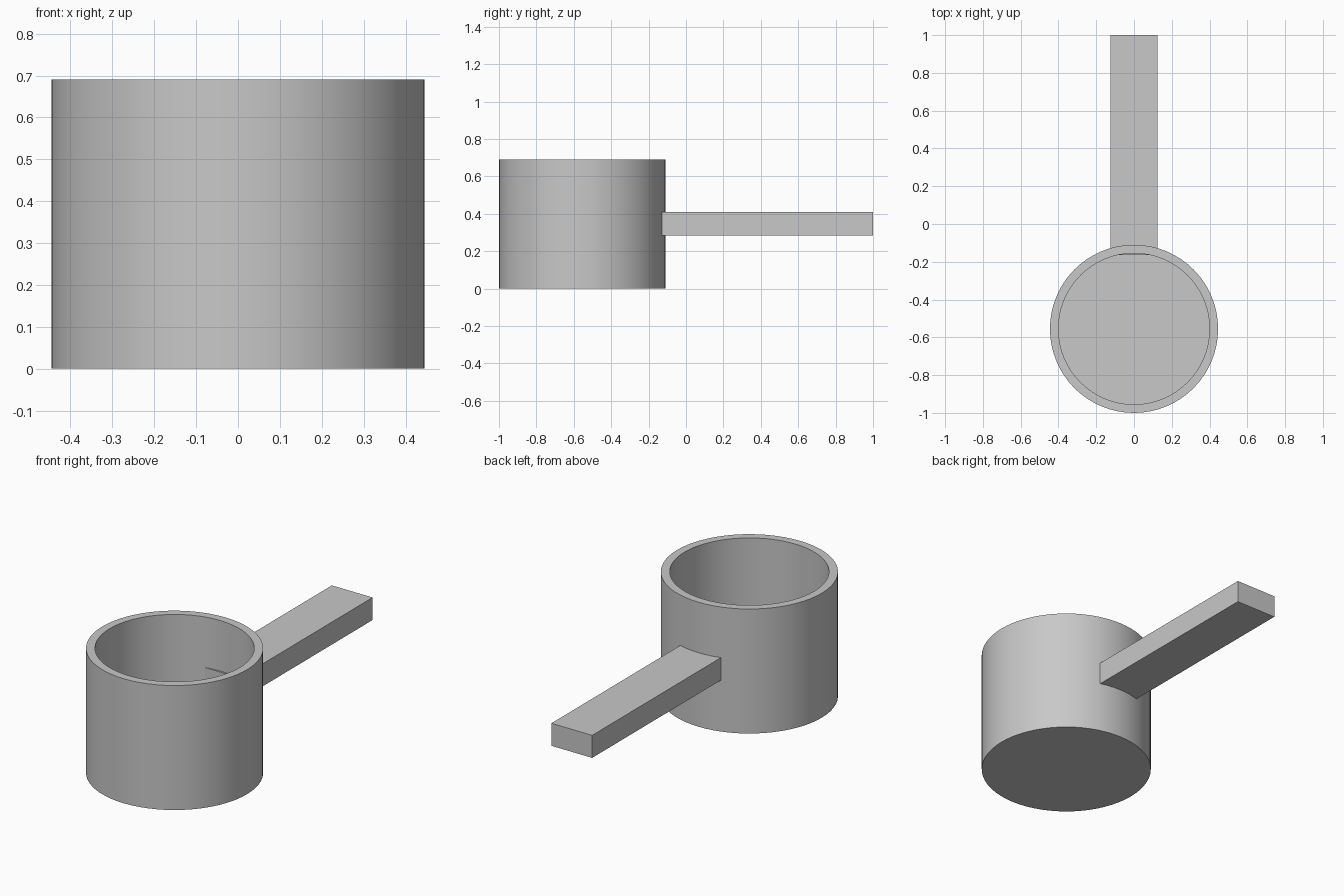
import bpy, bmesh, math
from mathutils import Matrix

cube = bpy.data.objects.get("Cube")
if cube:
    bpy.data.objects.remove(cube, do_unlink=True)

grey = bpy.data.materials.new("plain_grey")
grey.use_nodes = True
COLOUR = (0.58, 0.58, 0.58, 1.0)
grey.diffuse_color = COLOUR
grey.node_tree.nodes["Principled BSDF"].inputs["Base Color"].default_value = COLOUR


def finish(name, bm, smooth=False):
    """Turn a bmesh into a coloured object."""
    bmesh.ops.recalc_face_normals(bm, faces=bm.faces)
    mesh = bpy.data.meshes.new(name)
    bm.to_mesh(mesh)
    bm.free()
    mesh.materials.append(grey)
    obj = bpy.data.objects.new(name, mesh)
    bpy.context.collection.objects.link(obj)
    if smooth:
        bpy.ops.object.select_all(action='DESELECT')
        obj.select_set(True)
        bpy.context.view_layer.objects.active = obj
        bpy.ops.object.shade_smooth_by_angle(angle=math.radians(30))
    return obj


# Cup: closed wall profile revolved around its upright axis
CENTRE_Y, OUTER, INNER, HEIGHT, FLOOR = -0.555, 0.445, 0.40, 0.69, 0.05
profile = [(0, 0), (OUTER, 0), (OUTER, HEIGHT), (INNER, HEIGHT), (INNER, FLOOR), (0, FLOOR)]
bm = bmesh.new()
verts = [bm.verts.new((r, CENTRE_Y, z)) for r, z in profile]
edges = [bm.edges.new(pair) for pair in zip(verts, verts[1:])]
bmesh.ops.spin(bm, geom=verts + edges, cent=(0, CENTRE_Y, 0), axis=(0, 0, 1),
               angle=math.tau, steps=64)
bmesh.ops.remove_doubles(bm, verts=bm.verts, dist=0.0005)
finish("cup", bm, smooth=True)

# Handle: flat bar running back, its inner end just breaking through the cup wall
Y0, Y1, Z0, Z1, WIDTH = -0.165, 1.0, 0.285, 0.41, 0.25
bm = bmesh.new()
bmesh.ops.create_cube(bm, size=1.0, matrix=Matrix.Translation((0, (Y0 + Y1) / 2, (Z0 + Z1) / 2))
                      @ Matrix.Diagonal((WIDTH, Y1 - Y0, Z1 - Z0, 1)))
finish("handle", bm)
